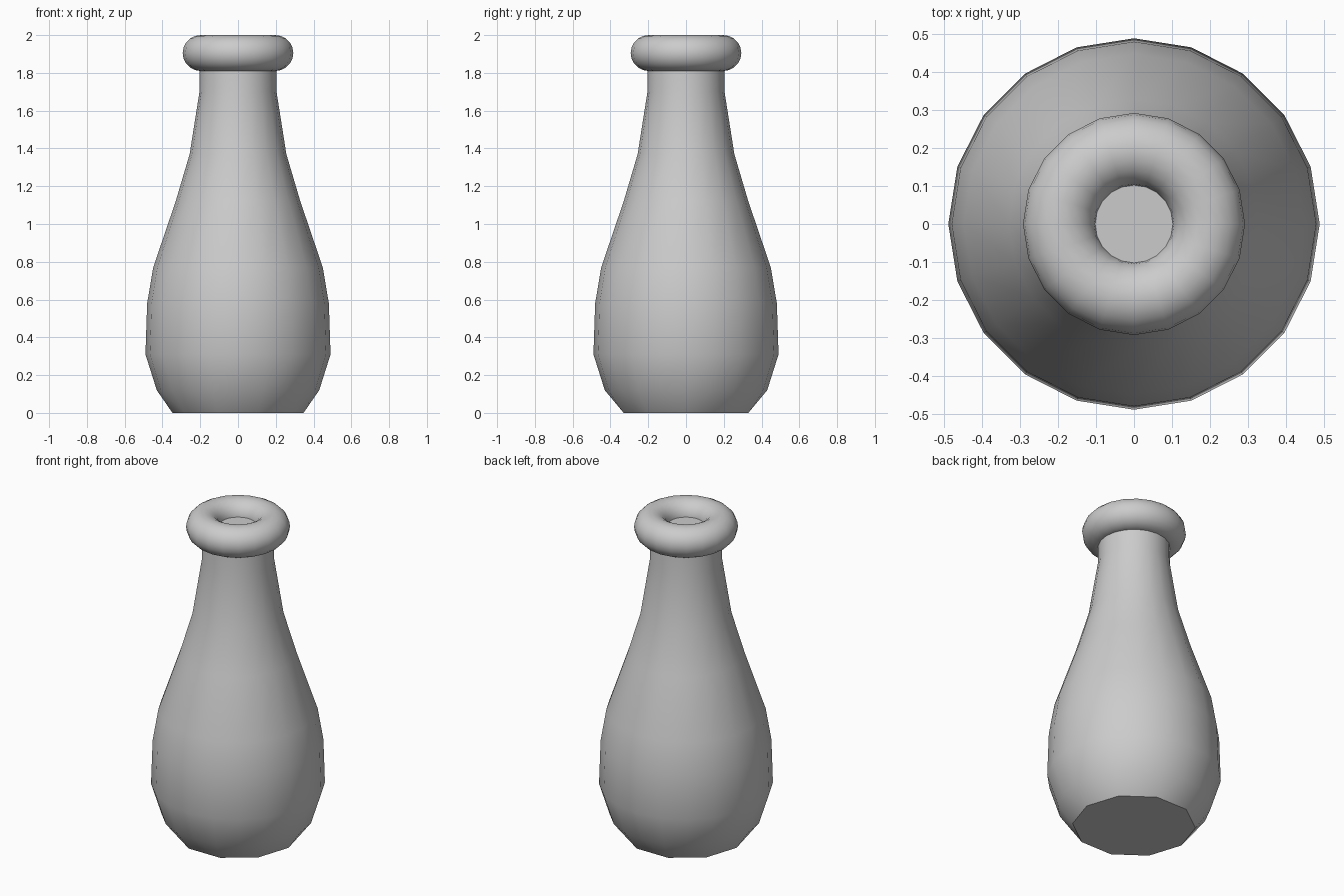
import bpy, bmesh
from math import cos, sin, tau, radians

if "Cube" in bpy.data.objects:
    bpy.data.objects.remove(bpy.data.objects["Cube"])

SIDES = 20


def ring(bm, radius, z, n=SIDES):
    return [bm.verts.new((radius * cos(tau * i / n), radius * sin(tau * i / n), z))
            for i in range(n)]


def finish(bm, name):
    bmesh.ops.recalc_face_normals(bm, faces=bm.faces[:])
    mesh = bpy.data.meshes.new(name)
    bm.to_mesh(mesh)
    bm.free()
    obj = bpy.data.objects.new(name, mesh)
    bpy.context.collection.objects.link(obj)
    bpy.ops.object.select_all(action='DESELECT')
    obj.select_set(True)
    bpy.context.view_layer.objects.active = obj
    bpy.ops.object.shade_smooth_by_angle(angle=radians(40))
    return obj


# Bottle body: turned profile, with a coarser ten-sided foot
profile = [(0.43, 0.12), (0.49, 0.31), (0.481, 0.58), (0.449, 0.77), (0.33, 1.12),
           (0.256, 1.37), (0.204, 1.70), (0.202, 1.915)]
bm = bmesh.new()
rings = [ring(bm, r, z) for r, z in profile]
for low, high in zip(rings, rings[1:]):
    for i in range(SIDES):
        j = (i + 1) % SIDES
        bm.faces.new((low[i], low[j], high[j], high[i]))
bm.faces.new(rings[-1])

foot = ring(bm, 0.347, 0.0, SIDES // 2)
low = rings[0]
for i in range(len(foot)):
    a, b = foot[i], foot[(i + 1) % len(foot)]
    t0, t1, t2 = low[2 * i], low[2 * i + 1], low[(2 * i + 2) % SIDES]
    bm.faces.new((a, t1, t0))
    bm.faces.new((a, b, t1))
    bm.faces.new((b, t2, t1))
bm.faces.new(foot[::-1])
finish(bm, "bottle_body")

# Rounded lip around the mouth
bm = bmesh.new()
MINOR = 20
loops = [ring(bm, 0.197 + 0.096 * cos(tau * k / MINOR), 1.905 + 0.095 * sin(tau * k / MINOR))
         for k in range(MINOR)]
for k in range(MINOR):
    a, b = loops[k], loops[(k + 1) % MINOR]
    for i in range(SIDES):
        j = (i + 1) % SIDES
        bm.faces.new((a[i], a[j], b[j], b[i]))
finish(bm, "mouth_lip")
